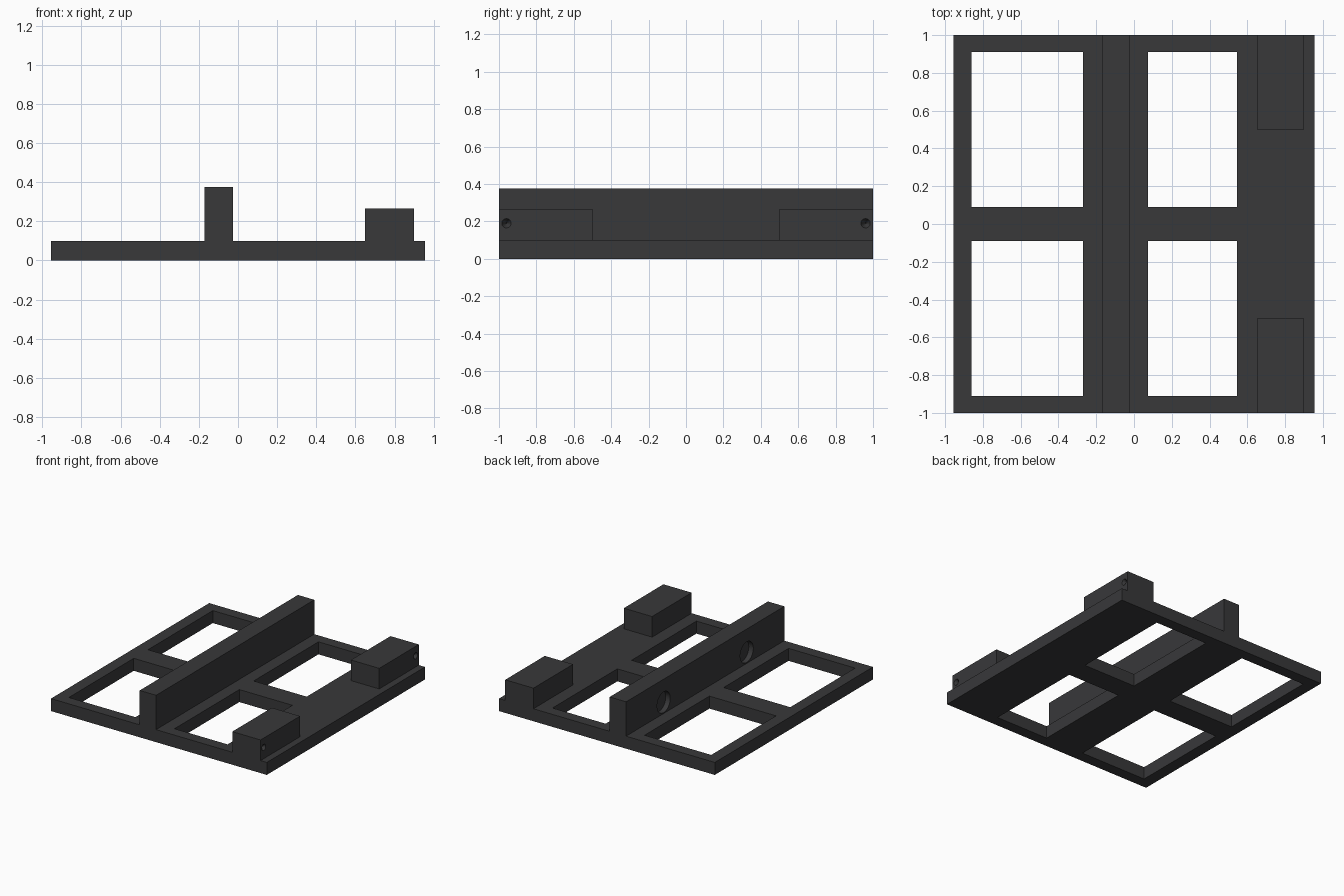
import bpy, math

if "Cube" in bpy.data.objects:
    bpy.data.objects.remove(bpy.data.objects["Cube"])

mat = bpy.data.materials.new("dark_grey")
mat.diffuse_color = (0.04, 0.04, 0.042, 1)
mat.use_nodes = True
mat.node_tree.nodes["Principled BSDF"].inputs["Base Color"].default_value = mat.diffuse_color


def box(name, lo, hi):
    size = [b - a for a, b in zip(lo, hi)]
    mid = [(a + b) / 2 for a, b in zip(lo, hi)]
    bpy.ops.mesh.primitive_cube_add(size=1, location=mid)
    ob = bpy.context.object
    ob.name = name
    ob.scale = size
    bpy.ops.object.transform_apply(location=False, rotation=False, scale=True)
    ob.data.materials.append(mat)
    return ob


def cone_x(name, x0, x1, y, z, r0, r1, sides):
    # round cutter along x: radius r0 at x0, r1 at x1
    turn = math.pi / 2 if x1 > x0 else -math.pi / 2
    bpy.ops.mesh.primitive_cone_add(vertices=sides, radius1=r0, radius2=r1, depth=abs(x1 - x0),
                                    location=((x0 + x1) / 2, y, z), rotation=(0, turn, 0))
    ob = bpy.context.object
    ob.name = name
    ob.data.materials.append(mat)
    return ob


def cut(target, cutters):
    for c in cutters:
        m = target.modifiers.new("cut", 'BOOLEAN')
        m.operation = 'DIFFERENCE'
        m.solver = 'EXACT'
        m.object = c
        bpy.context.view_layer.objects.active = target
        bpy.ops.object.modifier_apply(modifier=m.name)
        bpy.data.objects.remove(c, do_unlink=True)


# base plate with four windows
plate = box("base_plate", (-0.955, -1, 0), (0.955, 1, 0.1))
windows = [box("window_cutter", (x0, y0, -0.1), (x1, y0 + 0.82, 0.2))
           for x0, x1 in ((-0.86, -0.27), (0.075, 0.545)) for y0 in (-0.91, 0.09)]
cut(plate, windows)

# upright cross wall with two shallow round sockets on its left side
wall = box("cross_wall", (-0.17, -1, 0.1), (-0.025, 1, 0.375))
cut(wall, [cone_x("socket_cutter", -0.25, -0.13, s * 0.525, 0.19, 0.083, 0.083, 48)
           for s in (-1, 1)])

# corner blocks with a small conical pit on the right side
for s, side in ((-1, "front"), (1, "back")):
    block = box(side + "_block", (0.65, min(s * 0.5, s), 0.1), (0.9, max(s * 0.5, s), 0.265))
    cut(block, [cone_x("pit_cutter", 0.95, 0.85, s * 0.96, 0.19, 0.05, 0, 32)])
